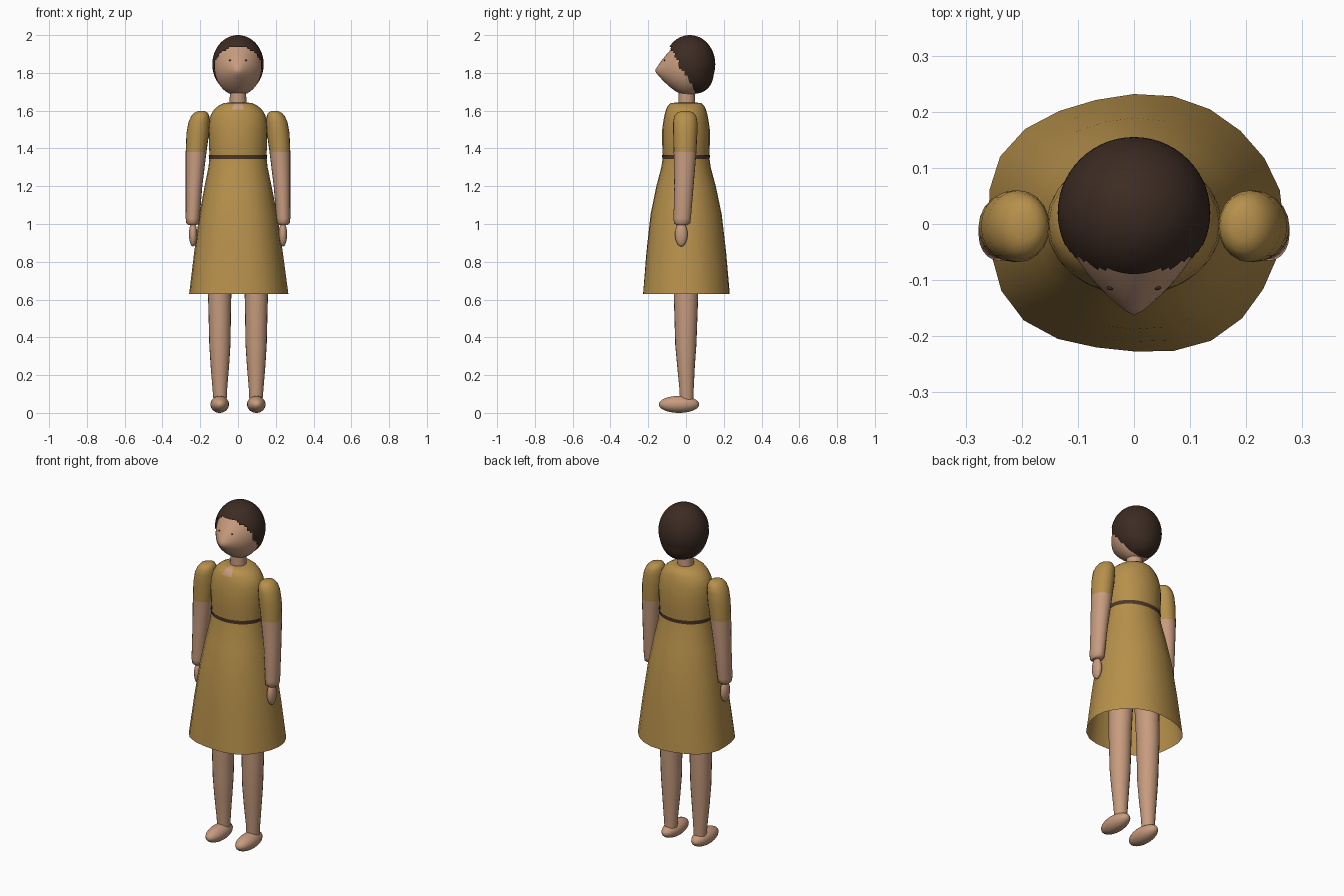
import bpy
import bmesh
from math import sin, cos, pi, hypot, radians
from mathutils import Matrix, Vector
from mathutils.bvhtree import BVHTree

if "Cube" in bpy.data.objects:
    bpy.data.objects.remove(bpy.data.objects["Cube"])


def material(name, r, g, b):
    m = bpy.data.materials.new(name)
    m.use_nodes = True
    m.diffuse_color = (r, g, b, 1)
    m.node_tree.nodes["Principled BSDF"].inputs["Base Color"].default_value = (r, g, b, 1)
    return m


SKIN = material("skin", 0.57, 0.33, 0.21)
GOLD = material("gold cloth", 0.47, 0.28, 0.07)
HAIR = material("dark brown hair", 0.045, 0.024, 0.016)
SASH = material("brown sash", 0.075, 0.04, 0.02)


def finish(name, bm, mats, rule=None):
    """Turn a bmesh into a smooth object; rule picks a material per face centre."""
    me = bpy.data.meshes.new(name)
    bm.to_mesh(me)
    bm.free()
    for m in mats:
        me.materials.append(m)
    me.shade_smooth()
    me.set_sharp_from_angle(angle=radians(45))
    if rule:
        for p in me.polygons:
            p.material_index = int(rule(p.center))
    ob = bpy.data.objects.new(name, me)
    bpy.context.collection.objects.link(ob)
    return ob


def loft(rings, n=24, caps=True, wave=None):
    """Stack ellipses given as (z, cx, cy, rx, ry)."""
    bm = bmesh.new()
    loops = []
    for z, cx, cy, rx, ry in rings:
        loop = []
        for i in range(n):
            a = 2 * pi * i / n - pi / 2
            k = wave(a, z) if wave else 1
            loop.append(bm.verts.new((cx + rx * k * cos(a), cy + ry * k * sin(a), z)))
        loops.append(loop)
    for lo, hi in zip(loops, loops[1:]):
        for i in range(n):
            j = (i + 1) % n
            bm.faces.new((lo[i], lo[j], hi[j], hi[i]))
    if caps:
        bm.faces.new(loops[0][::-1])
        bm.faces.new(loops[-1])
    bmesh.ops.recalc_face_normals(bm, faces=bm.faces)
    return bm


def ball(centre, radii, u=32, v=20):
    bm = bmesh.new()
    bmesh.ops.create_uvsphere(bm, u_segments=u, v_segments=v, radius=1)
    bm.transform(Matrix.Translation(centre) @ Matrix.Diagonal((*radii, 1)))
    return bm


# Head, drawn forward into a pointed nose
head = ball((0, 0.01, 1.83), (0.125, 0.112, 0.15), 48, 32)
for v in head.verts:
    if v.co.y < 0.01:
        d = hypot(v.co.x, v.co.z - 1.81)
        v.co.y -= 0.065 * max(0, 1 - d / 0.125) ** 1.3
head.normal_update()
face_surface = BVHTree.FromBMesh(head)
finish("head", head, [SKIN])

# Eyes
for name, x in (("left_eye", 0.042), ("right_eye", -0.042)):
    spot = face_surface.ray_cast(Vector((x, -1, 1.866)), Vector((0, 1, 0)))[0]
    finish(name, ball(spot, (0.006, 0.004, 0.004), 12, 8), [HAIR])

# Hair shell with a stepped hairline
HAIRLINE = [(1.68, 0.055), (1.77, 0.015), (1.82, -0.03), (1.86, -0.04), (1.95, -0.095), (2.01, -0.12)]


def hairline(z):
    for (z0, y0), (z1, y1) in zip(HAIRLINE, HAIRLINE[1:]):
        if z <= z1:
            return y0 + (y1 - y0) * (z - z0) / (z1 - z0)
    return HAIRLINE[-1][1]


hair = ball((0, 0.02, 1.845), (0.136, 0.135, 0.155), 56, 40)
for v in hair.verts:
    if v.co.y > 0:
        v.co.y += 0.25 * max(0, 1.79 - v.co.z)
front = [f for f in hair.faces if f.calc_center_median().y < hairline(f.calc_center_median().z)]
bmesh.ops.delete(hair, geom=front, context="FACES")
finish("hair", hair, [HAIR])

# Neck
finish("neck", loft([(1.58, 0, 0.004, 0.045, 0.045), (1.72, 0, 0.004, 0.043, 0.043)]), [SKIN])

# Bodice with a small open neckline
bodice = loft([
    (1.35, 0, 0, 0.15, 0.122), (1.42, 0, 0, 0.154, 0.126), (1.5, 0, 0, 0.156, 0.126),
    (1.55, 0, 0, 0.152, 0.119), (1.58, 0, 0, 0.143, 0.113), (1.605, 0, 0, 0.127, 0.106),
    (1.625, 0, 0, 0.105, 0.097), (1.64, 0, 0, 0.075, 0.08), (1.643, 0, 0, 0.05, 0.055)])
finish("bodice", bodice, [GOLD, SKIN], lambda c: c.z > 1.605 and abs(c.x) < 0.018 and c.y < -0.03)

# Sash
finish("sash", loft([(1.343, 0, 0, 0.153, 0.125), (1.365, 0, 0, 0.155, 0.127)], 32, False), [SASH])


# Skirt, open below, with a gently uneven hem
def ripple(a, z):
    drop = (1.35 - z) / 0.72
    return 1 + drop * (0.018 * sin(5 * a + 1) - 0.02 * cos(4 * a))


finish("skirt", loft([
    (0.63, 0, 0, 0.268, 0.234), (0.85, 0, 0, 0.238, 0.214), (1.05, 0, 0, 0.208, 0.19),
    (1.2, 0, 0, 0.178, 0.158), (1.3, 0, 0, 0.157, 0.131), (1.36, 0, 0, 0.15, 0.122)],
    24, False, ripple), [GOLD])

for side, s in (("left", 1), ("right", -1)):
    # Arm with a short sleeve
    arm = loft([
        (0.995, s * 0.241, -0.022, 0.024, 0.03), (1.005, s * 0.24, -0.021, 0.034, 0.043),
        (1.03, s * 0.24, -0.02, 0.037, 0.046), (1.2, s * 0.233, -0.011, 0.044, 0.051),
        (1.38, s * 0.222, -0.005, 0.055, 0.06), (1.48, s * 0.213, -0.004, 0.06, 0.064),
        (1.54, s * 0.206, -0.004, 0.056, 0.064), (1.57, s * 0.2, -0.004, 0.048, 0.058),
        (1.588, s * 0.196, -0.004, 0.037, 0.045), (1.597, s * 0.194, -0.004, 0.02, 0.025)], 20)
    finish(side + "_arm", arm, [SKIN, GOLD], lambda c: c.z > 1.38)

    # Hand
    finish(side + "_hand", ball((s * 0.238, -0.025, 0.945), (0.022, 0.033, 0.064), 20, 14), [SKIN])

    # Leg
    leg = loft([
        (0.07, s * 0.095, 0.004, 0.035, 0.036), (0.13, s * 0.096, 0.003, 0.039, 0.038),
        (0.25, s * 0.096, 0, 0.049, 0.047), (0.36, s * 0.096, -0.001, 0.056, 0.056),
        (0.6, s * 0.097, 0, 0.061, 0.064), (0.95, s * 0.085, 0, 0.068, 0.072)], 20)
    finish(side + "_leg", leg, [SKIN])

    # Foot
    finish(side + "_foot", ball((s * 0.097, -0.037, 0.045), (0.049, 0.107, 0.045), 24, 16), [SKIN])
